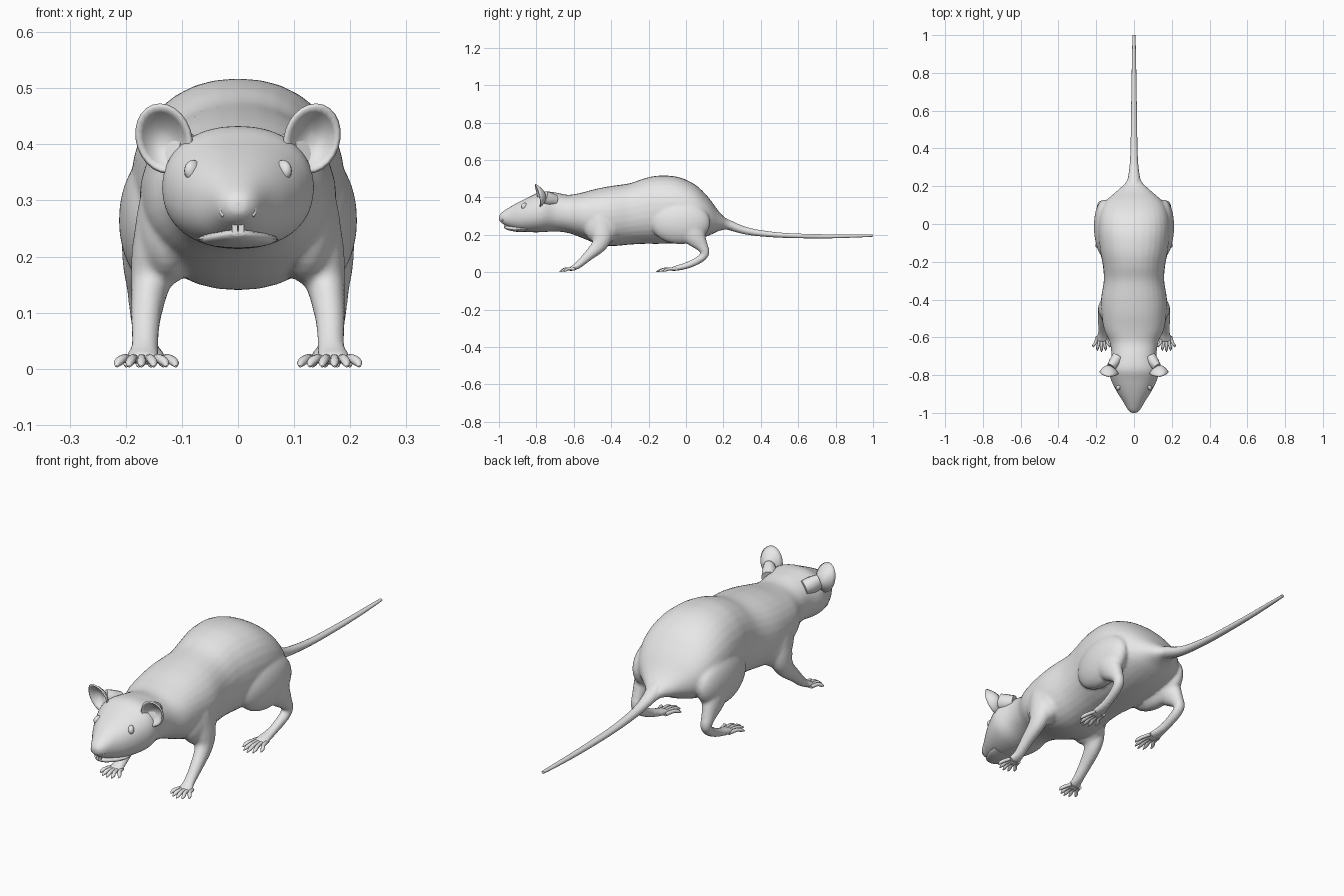
import bpy, bmesh, math
from mathutils import Vector, Matrix

if "Cube" in bpy.data.objects:
    bpy.data.objects.remove(bpy.data.objects["Cube"])

grey = bpy.data.materials.new("plain_grey")
grey.diffuse_color = (0.8, 0.8, 0.8, 1)
grey.use_nodes = True
grey.node_tree.nodes["Principled BSDF"].inputs["Base Color"].default_value = grey.diffuse_color


def finish(bm, name, angle=60):
    bmesh.ops.recalc_face_normals(bm, faces=bm.faces)
    me = bpy.data.meshes.new(name)
    bm.to_mesh(me)
    bm.free()
    me.materials.append(grey)
    ob = bpy.data.objects.new(name, me)
    bpy.context.collection.objects.link(ob)
    bpy.ops.object.select_all(action='DESELECT')
    ob.select_set(True)
    bpy.context.view_layer.objects.active = ob
    bpy.ops.object.shade_smooth_by_angle(angle=math.radians(angle))
    return ob


def spline(rows, steps):
    """Catmull-Rom subdivision of rows of numbers."""
    out = []
    for i in range(len(rows) - 1):
        a, b, c, d = (rows[max(0, min(len(rows) - 1, i + k))] for k in (-1, 0, 1, 2))
        for j in range(steps):
            t = j / steps
            out.append([0.5 * (2*q + (r - p)*t + (2*p - 5*q + 4*r - s)*t*t
                               + (3*q - p - 3*r + s)*t**3)
                        for p, q, r, s in zip(a, b, c, d)])
    return out + [list(rows[-1])]


def loft(bm, rows, steps=4, sides=16, power=2.0, upright=False):
    """Tube through rows of (x, y, z, half width, half thickness)."""
    pts = spline(rows, steps)
    rings = []
    for i, (x, y, z, w, h) in enumerate(pts):
        tan = Vector(pts[min(i + 1, len(pts) - 1)][:3]) - Vector(pts[max(i - 1, 0)][:3])
        tan = Vector((0, 1, 0)) if upright else tan.normalized()
        side = (Vector((1, 0, 0)) - tan * tan.x).normalized()
        up = side.cross(tan)
        ring = []
        for k in range(sides):
            a = 2 * math.pi * k / sides
            c, s = math.cos(a), math.sin(a)
            c = math.copysign(abs(c) ** (2 / power), c)
            s = math.copysign(abs(s) ** (2 / power), s)
            ring.append(bm.verts.new(Vector((x, y, z)) + side * w * c + up * h * s))
        rings.append(ring)
    for r, q in zip(rings, rings[1:]):
        for k in range(sides):
            n = (k + 1) % sides
            bm.faces.new((r[k], r[n], q[n], q[k]))
    bm.faces.new(rings[0][::-1])
    bm.faces.new(rings[-1])


def ball(bm, centre, radii, rot=0.0, seg=20):
    m = Matrix.Translation(centre) @ Matrix.Rotation(rot, 4, 'Z') @ Matrix.Diagonal((*radii, 1))
    bmesh.ops.create_uvsphere(bm, u_segments=seg, v_segments=seg // 2 + 2, radius=1, matrix=m)


# Head and torso profile: y, top, bottom, half width
profile = [(-1.0, .303, .278, .014), (-.985, .32, .262, .032), (-.94, .35, .238, .058),
           (-.89, .378, .221, .09), (-.83, .407, .214, .12), (-.77, .432, .214, .136),
           (-.70, .427, .218, .12), (-.63, .414, .21, .128), (-.56, .425, .185, .158),
           (-.48, .446, .154, .172), (-.40, .461, .14, .175), (-.30, .476, .148, .16),
           (-.22, .503, .152, .165), (-.14, .517, .152, .18), (-.04, .509, .157, .19),
           (.05, .468, .172, .182), (.12, .40, .195, .15), (.18, .32, .222, .085),
           (.23, .277, .227, .038), (.32, .24, .203, .021)]
fore = [(.12, -.46, .28, .06, .07), (.145, -.45, .20, .046, .06), (.157, -.465, .145, .034, .042),
        (.164, -.52, .09, .027, .028), (.166, -.572, .042, .024, .02),
        (.17, -.605, .022, .03, .014), (.172, -.625, .017, .028, .01)]
hind = [(.15, .0, .27, .06, .09), (.165, .045, .195, .042, .062), (.17, .085, .14, .028, .034),
        (.17, .103, .102, .024, .022), (.167, .075, .07, .022, .021), (.162, .01, .038, .021, .018),
        (.158, -.05, .022, .03, .014), (.155, -.08, .017, .028, .01)]

bm = bmesh.new()
loft(bm, [(0, y, (t + b) / 2, w, (t - b) / 2) for y, t, b, w in profile],
     steps=4, sides=32, power=2.2, upright=True)
for s in (1, -1):
    ball(bm, (s * .15, -.03, .265), (.062, .16, .115), s * -.05, 28)   # thigh
    ball(bm, (s * .125, -.45, .25), (.055, .10, .10), 0, 24)           # shoulder
    for leg in (fore, hind):
        loft(bm, [(s * x, y, z, w, h) for x, y, z, w, h in leg], sides=18)
body = finish(bm, "body_and_legs")

# Blend the limbs into the body
rm = body.modifiers.new("blend", 'REMESH')
rm.mode = 'VOXEL'
rm.voxel_size = .0075
rm.use_smooth_shade = True
sm = body.modifiers.new("soften", 'SMOOTH')
sm.factor = .5
sm.iterations = 5

# Tail
bm = bmesh.new()
loft(bm, [(0, .14, .285, .05, .04), (0, .23, .252, .034, .027), (0, .32, .222, .022, .02),
          (0, .42, .206, .018, .016), (0, .55, .196, .016, .013), (0, .75, .192, .013, .011),
          (0, .92, .194, .01, .008), (0, 1.0, .196, .007, .006)], sides=14)
finish(bm, "tail")

# Toes, fanned out from each foot
for name, x0, y0, length in (("front_toes", .172, -.61, .06), ("hind_toes", .155, -.06, .09)):
    bm = bmesh.new()
    for s in (1, -1):
        for k in range(5):
            f = (k - 2) / 2                      # -1 inner toe to 1 outer toe
            reach = length * (1 - .35 * f * f)
            a, b = x0 + f * .022, x0 + f * .042
            loft(bm, [(s * a, y0 + .015, .017, .008, .008),
                      (s * (a + b) / 2, y0 - reach * .5, .018, .008, .008),
                      (s * b, y0 - reach * .85, .011, .008, .007),
                      (s * (b + f * .002), y0 - reach * 1.1, .004, .002, .002)],
                 steps=3, sides=8)
    finish(bm, name)

# Ears: cupped discs opening forward
bm = bmesh.new()
for s in (1, -1):
    rings = []
    for i in range(1, 7):
        r = i / 6
        ring = []
        for k in range(24):
            a = 2 * math.pi * k / 24
            dx, dz = .048 * r * math.cos(a), .06 * r * math.sin(a)
            y = -.795 + .042 * (1 - r * r) - .2 * dz + .25 * max(dx, 0)
            ring.append(bm.verts.new((s * (.132 + dx + .12 * dz), y, .410 + dz)))
        rings.append(ring)
    bm.faces.new(rings[0])
    for p, q in zip(rings, rings[1:]):
        for k in range(24):
            n = (k + 1) % 24
            bm.faces.new((p[k], p[n], q[n], q[k]))
ears = finish(bm, "ears")
sol = ears.modifiers.new("thickness", 'SOLIDIFY')
sol.thickness = .007
sol.offset = 0

# Ear roots joining the cups to the head
bm = bmesh.new()
for s in (1, -1):
    loft(bm, [(s * .085, -.70, .385, .03, .03), (s * .105, -.735, .393, .03, .036),
              (s * .122, -.758, .402, .024, .034)], sides=14)
finish(bm, "ear_roots")

# Eyes
bm = bmesh.new()
for s in (1, -1):
    ball(bm, (s * .08, -.862, .353), (.013, .021, .019), s * .6, 16)
finish(bm, "eyes")

# Nose pad with nostril rims
bm = bmesh.new()
ball(bm, (0, -.978, .294), (.026, .022, .022))
for s in (1, -1):
    arc = [math.radians(a) for a in range(-60, 241, 30)]
    loft(bm, [(s * (.021 + .009 * math.cos(a)), -.984 + .004 * math.cos(a),
               .284 + .013 * math.sin(a), .004, .004) for a in arc], steps=2, sides=8)
finish(bm, "nose")

# Lower jaw and front teeth
bm = bmesh.new()
loft(bm, [(0, -.972, .241, .012, .004), (0, -.96, .238, .028, .010), (0, -.93, .234, .05, .014),
          (0, -.89, .231, .068, .016), (0, -.85, .231, .072, .014)], sides=20, upright=True)
finish(bm, "lower_jaw")
bm = bmesh.new()
for s in (1, -1):
    m = Matrix.Translation((s * .006, -.97, .25)) @ Matrix.Diagonal((.010, .008, .018, 1))
    bmesh.ops.create_cube(bm, size=1, matrix=m)
finish(bm, "teeth", 30)
